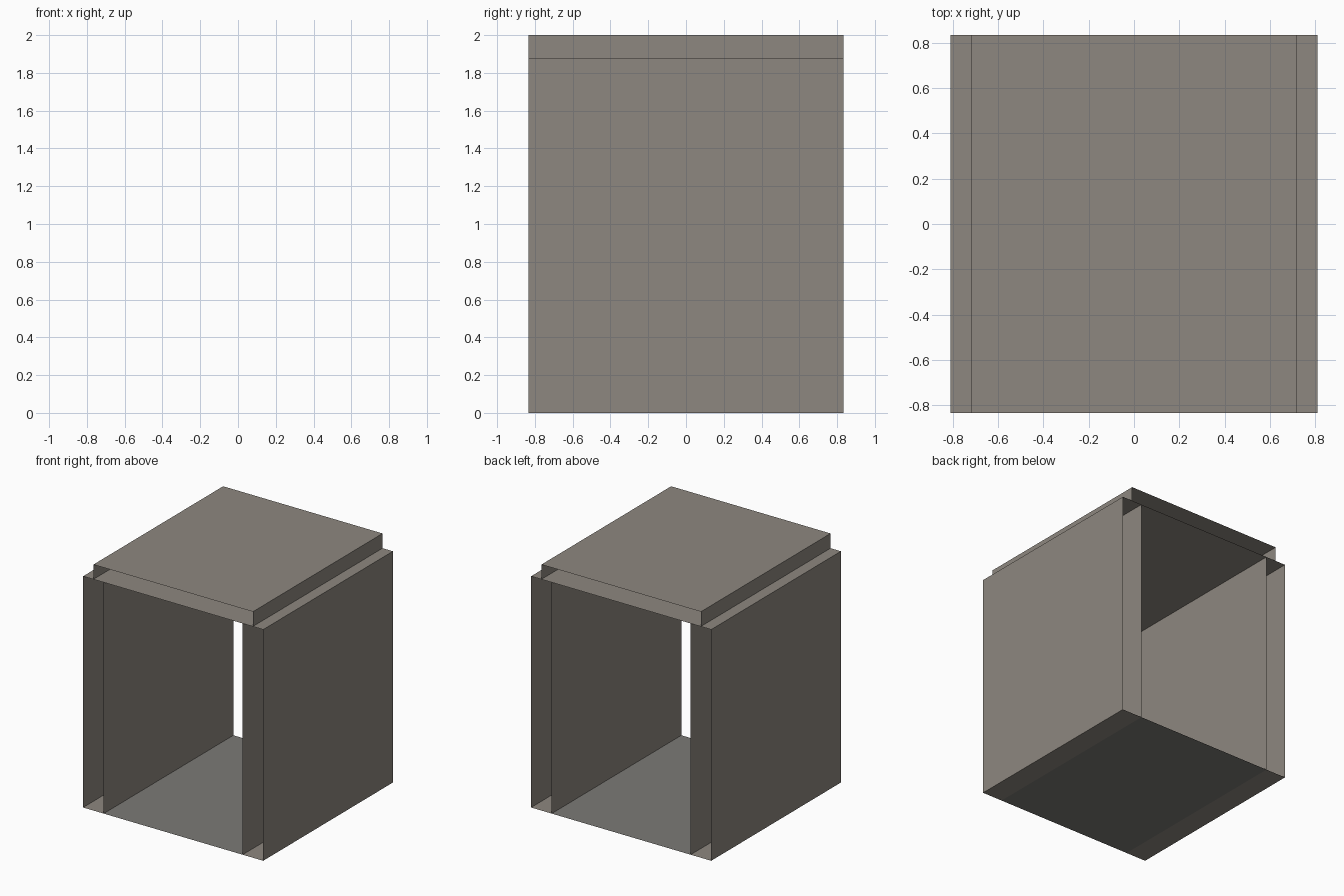
import bpy, bmesh

if "Cube" in bpy.data.objects:
    bpy.data.objects.remove(bpy.data.objects["Cube"])

HALF_Y = 0.833          # half depth; both ends are open
X_OUT, X_CAP, X_IN = 0.81, 0.717, 0.625
Z_CEIL, Z_TOP = 1.88, 2.0


def material(name, rgb):
    mat = bpy.data.materials.new(name)
    mat.diffuse_color = (*rgb, 1)
    mat.use_nodes = True
    mat.node_tree.nodes["Principled BSDF"].inputs["Base Color"].default_value = mat.diffuse_color
    return mat


STONE = material("warm_grey", (0.27, 0.245, 0.215))
FLOOR = material("floor_grey", (0.20, 0.195, 0.18))


def sheet(name, profile, mat=STONE):
    """Sweep an open (x, z) profile along y into a thin sheet."""
    bm = bmesh.new()
    pts = [bm.verts.new((x, -HALF_Y, z)) for x, z in profile]
    edges = [bm.edges.new(pair) for pair in zip(pts, pts[1:])]
    new = bmesh.ops.extrude_edge_only(bm, edges=edges)["geom"]
    moved = [g for g in new if isinstance(g, bmesh.types.BMVert)]
    bmesh.ops.translate(bm, verts=moved, vec=(0, 2 * HALF_Y, 0))
    mesh = bpy.data.meshes.new(name)
    bm.to_mesh(mesh)
    bm.free()
    mesh.materials.append(mat)
    obj = bpy.data.objects.new(name, mesh)
    bpy.context.collection.objects.link(obj)
    return obj


# Floor and ceiling panels
sheet("floor", [(-X_IN, 0), (X_IN, 0)], FLOOR)
sheet("ceiling", [(-X_OUT, Z_CEIL), (X_OUT, Z_CEIL)])

# Raised cap on top
sheet("top_cap", [(-X_CAP, Z_CEIL), (-X_CAP, Z_TOP),
                  (X_CAP, Z_TOP), (X_CAP, Z_CEIL)])

# Double side walls, with a floor strip between each pair
for side, s in (("left", -1), ("right", 1)):
    sheet(side + "_outer_wall", [(s * X_IN, 0), (s * X_OUT, 0), (s * X_OUT, Z_CEIL)])
    sheet(side + "_inner_wall", [(s * X_IN, 0), (s * X_IN, Z_CEIL)])
